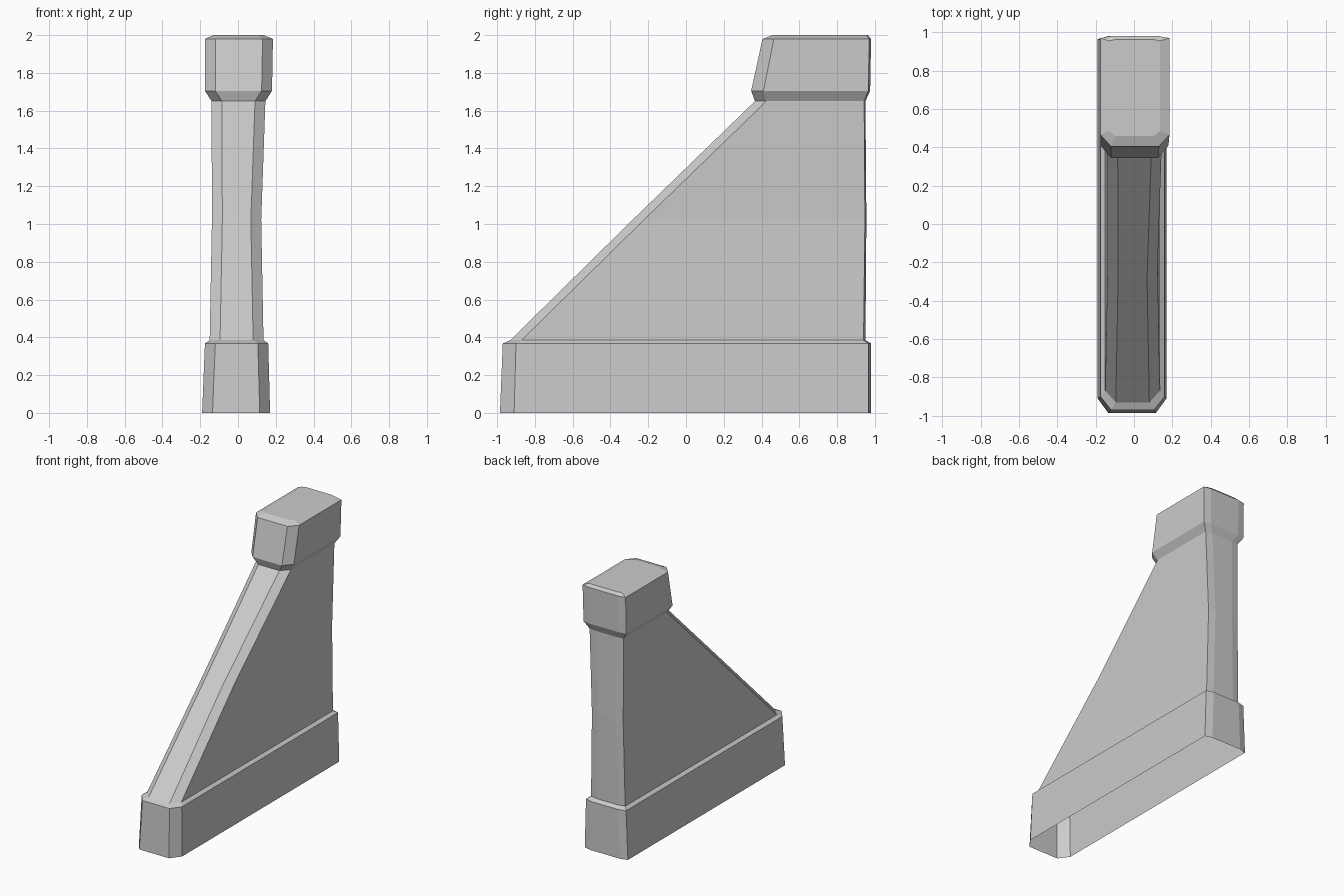
import bpy
import bmesh

cube = bpy.data.objects.get("Cube")
if cube:
    bpy.data.objects.remove(cube, do_unlink=True)

stone = bpy.data.materials.new("grey_stone")
stone.use_nodes = True
colour = (0.6, 0.6, 0.6, 1)
stone.diffuse_color = colour
stone.node_tree.nodes["Principled BSDF"].inputs["Base Color"].default_value = colour


def outline(left, right, front, shoulder, corner, back, bevel=0.055):
    """Bevelled rectangle: deep bevels at the front, shallow ones at the back."""
    l, r = left + bevel, right - bevel
    return [(l, front), (r, front), (right, shoulder), (right, corner),
            (r, back), (l, back), (left, corner), (left, shoulder)]


# Height, then outline, from the hollow foot up to the capstone
levels = [
    (0.0, outline(-0.19, 0.17, -0.985, -0.91, 0.965, 0.98)),
    (0.368, outline(-0.175, 0.16, -0.97, -0.90, 0.965, 0.98)),
    (0.385, outline(-0.15, 0.135, -0.93, -0.87, 0.94, 0.95)),
    (1.02, outline(-0.138, 0.123, -0.285, -0.225, 0.947, 0.955)),
    (1.65, outline(-0.14, 0.145, 0.365, 0.425, 0.943, 0.95)),
    (1.705, outline(-0.175, 0.18, 0.345, 0.41, 0.965, 0.975)),
    (1.98, outline(-0.175, 0.185, 0.405, 0.465, 0.97, 0.98)),
    (2.0, outline(-0.13, 0.135, 0.46, 0.485, 0.955, 0.962, 0.03)),
]

# Loft the levels into one shell, open underneath
bm = bmesh.new()
rings = [[bm.verts.new((x, y, z)) for x, y in ring] for z, ring in levels]
for low, high in zip(rings, rings[1:]):
    for i in range(len(low)):
        j = (i + 1) % len(low)
        bm.faces.new((low[i], low[j], high[j], high[i]))
bm.faces.new(rings[-1])

mesh = bpy.data.meshes.new("buttress")
bm.to_mesh(mesh)
bm.free()
mesh.materials.append(stone)
buttress = bpy.data.objects.new("buttress", mesh)
bpy.context.collection.objects.link(buttress)
